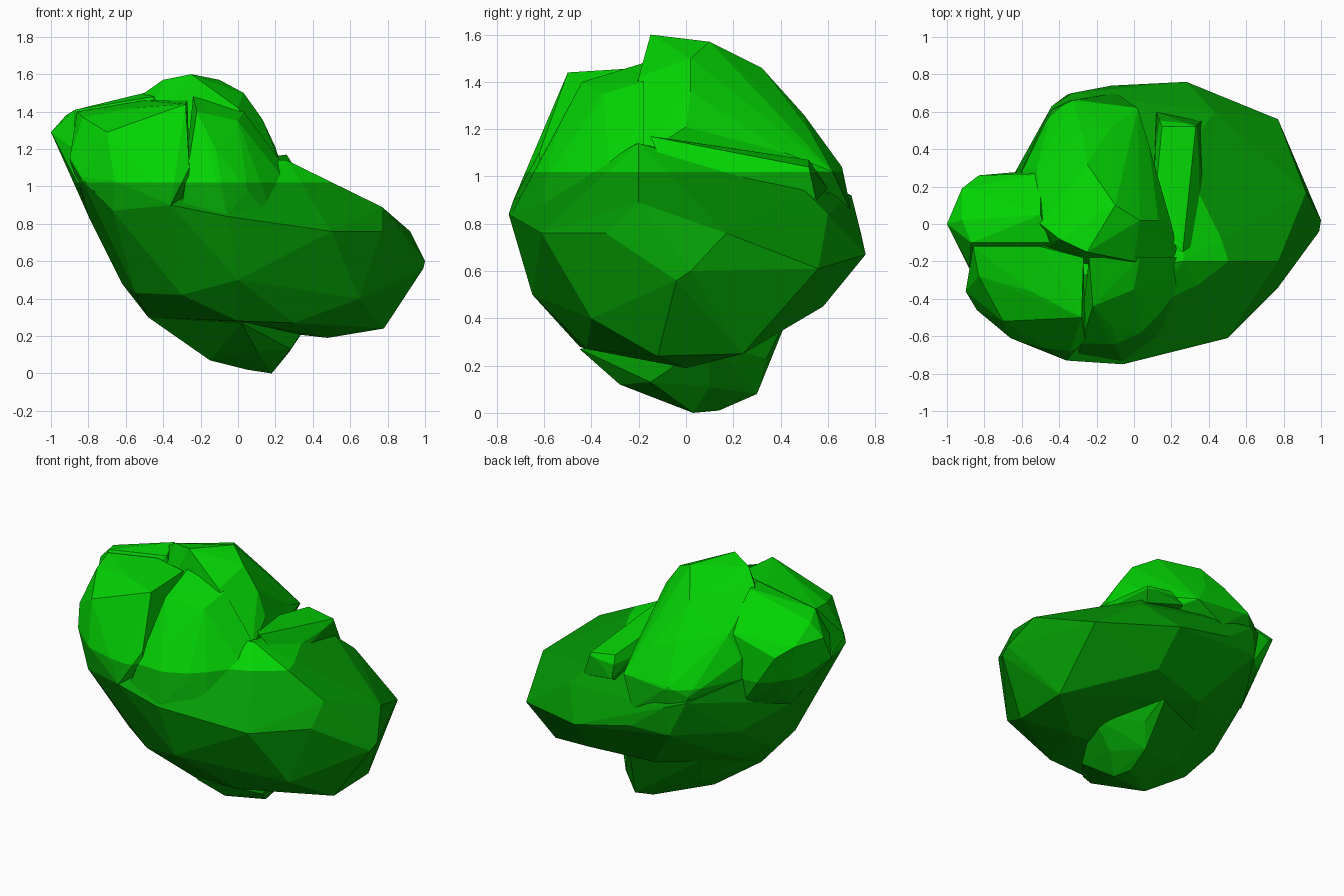
import bpy
import bmesh

cube = bpy.data.objects.get("Cube")
if cube:
    bpy.data.objects.remove(cube, do_unlink=True)


def make_material(name, colour):
    mat = bpy.data.materials.new(name)
    mat.use_nodes = True
    mat.diffuse_color = colour
    mat.node_tree.nodes["Principled BSDF"].inputs["Base Color"].default_value = colour
    return mat


def hull(name, *groups):
    """Faceted boulder wrapped around groups of corner points."""
    bm = bmesh.new()
    for group in groups:
        for point in group:
            bm.verts.new(point)
    result = bmesh.ops.convex_hull(bm, input=bm.verts[:])
    inside = set(result["geom_interior"]) | set(result["geom_unused"])
    bmesh.ops.delete(bm, geom=[v for v in inside if isinstance(v, bmesh.types.BMVert)],
                     context="VERTS")
    bmesh.ops.recalc_face_normals(bm, faces=bm.faces[:])
    mesh = bpy.data.meshes.new(name)
    bm.to_mesh(mesh)
    bm.free()
    obj = bpy.data.objects.new(name, mesh)
    bpy.context.collection.objects.link(obj)
    return obj


def fuse(target, other):
    """Merge a part into the target and remove the part."""
    mod = target.modifiers.new("fuse", "BOOLEAN")
    mod.operation = "UNION"
    mod.solver = "EXACT"
    mod.object = other
    bpy.context.view_layer.update()
    graph = bpy.context.evaluated_depsgraph_get()
    mesh = bpy.data.meshes.new_from_object(target.evaluated_get(graph))
    target.modifiers.clear()
    target.data = mesh
    bpy.data.objects.remove(other, do_unlink=True)


# Leaning lower body
front_side = [(.3, -.42, .27), (-.3, -.52, .42), (-.55, -.35, .43), (.13, -.67, .74),
              (.5, -.61, .76), (-.06, -.75, .84), (-.36, -.73, .9), (-.67, -.6, .87),
              (-.84, -.46, 1.04), (-.9, -.36, 1.14), (.77, -.34, .76), (0, -.65, .5),
              (0, -.45, .28)]
left_tip = [(.77, -.2, .89), (.92, .17, .76), (1, .02, .6), (.99, -.04, .56),
            (.88, 0, .45), (.78, .24, .25), (.78, -.12, .24), (.65, -.4, .4),
            (.77, .56, .61), (.48, 0, .19)]
back_side = [(.43, .6, .84), (.28, .76, .67), (.1, .7, .66), (-.12, .74, .76),
             (-.33, .7, .92), (-.36, .69, .74), (-.44, .63, .95), (.3, .58, .45),
             (-.1, .48, .42), (-.45, .3, .5), (-.62, 0, .48), (-.79, 0, .82),
             (-.6, .3, .68), (-.48, -.1, .3)]
shoulder = [(.26, -.2, 1.14), (.38, -.1, 1.03), (.36, .5, .94)]
rock = hull("rock", front_side, left_tip, back_side, shoulder)

# Blunt foot under the body
foot = hull("foot", [
    (.18, .03, 0), (.05, 0, .02), (.14, .14, .01), (.16, .3, .08), (.2, .34, .23),
    (-.15, -.08, .07), (.1, -.28, .12), (-.32, -.1, .2), (-.48, -.1, .3),
    (.02, -.45, .27), (.27, .1, .11), (.28, -.15, .13), (.1, .45, .45),
    (-.3, .25, .4), (.4, .1, .3), (-.2, .12, .18)])

# Terrace between the crown and the sloping shoulder
terrace = hull("terrace", [
    (.26, -.15, 1.17), (.32, .05, 1.07), (.33, .52, 1.04), (.15, .52, 1.07),
    (.36, .55, .9), (.4, -.06, .95), (.12, .6, .95), (.1, 0, 1.15), (.1, .3, .8)])

# High rounded crown
crown = hull("crown", [
    (-.25, -.15, 1.6), (-.4, -.08, 1.57), (-.1, .1, 1.57), (.03, .02, 1.5),
    (-.25, .32, 1.46), (-.5, 0, 1.5), (0, -.2, 1.42), (.13, .02, 1.36), (.2, 0, 1.21),
    (.08, .42, 1.1), (-.28, .5, 1.26), (-.12, .52, 1.2), (.02, .62, 1.02),
    (-.33, .66, 1.04), (-.44, .61, .98), (-.6, .28, 1.15), (-.52, .3, 1.3),
    (.24, -.2, 1.08), (-.6, .28, .75), (-.36, .66, .8), (-.1, .7, .85),
    (.1, -.3, .8), (-.6, -.2, .9)])

# Pointed lobe on the right
lobe = hull("right_lobe", [
    (-1, 0, 1.29), (-.92, .19, 1.28), (-.83, .26, 1.21), (-.92, .02, 1.38),
    (-.87, -.1, 1.41), (-.88, -.23, 1.2), (-.5, .05, 1.5), (-.5, .27, 1.3),
    (-.45, -.1, 1.48), (-.6, .28, .85), (-.79, .05, .82), (-.78, .2, 1),
    (-.85, -.3, 1), (-.3, 0, 1)])

# Two front knobs with a crease between them
right_knob = hull("right_knob", [
    (-.55, -.36, 1.42), (-.28, -.5, 1.44), (-.7, -.52, 1.29), (-.83, -.28, 1.37),
    (-.86, -.12, 1.4), (-.5, -.12, 1.46), (-.27, -.18, 1.46), (-.26, -.62, 1.1),
    (-.66, -.61, 1.03), (-.9, -.36, 1.15), (-.84, -.46, 1.05), (-.36, -.73, .9),
    (-.67, -.6, .87), (-.27, -.6, .85), (-.79, 0, .85)])
left_knob = hull("left_knob", [
    (-.22, -.44, 1.4), (0, -.35, 1.35), (.03, -.18, 1.4), (-.24, -.18, 1.48),
    (-.26, -.6, 1.07), (-.12, -.54, 1.2), (.25, -.32, 1.03), (.05, -.6, .98),
    (.24, -.18, 1.12), (-.06, -.74, .84), (-.3, -.7, .9), (.2, -.6, .8)])

for part in (foot, terrace, crown, lobe, right_knob, left_knob):
    fuse(rock, part)

# Bright top, deeper green below a level line
rock.data.materials.clear()
rock.data.materials.append(make_material("deep_green", (.001, .32, .001, 1)))
rock.data.materials.append(make_material("bright_green", (.001, .65, .001, 1)))
bm = bmesh.new()
bm.from_mesh(rock.data)
bmesh.ops.remove_doubles(bm, verts=bm.verts[:], dist=.002)
bmesh.ops.bisect_plane(bm, geom=bm.verts[:] + bm.edges[:] + bm.faces[:],
                       plane_co=(0, 0, 1.02), plane_no=(0, 0, 1))
for face in bm.faces:
    face.material_index = int(face.calc_center_median().z > 1.02)
    face.smooth = False
bm.to_mesh(rock.data)
bm.free()
